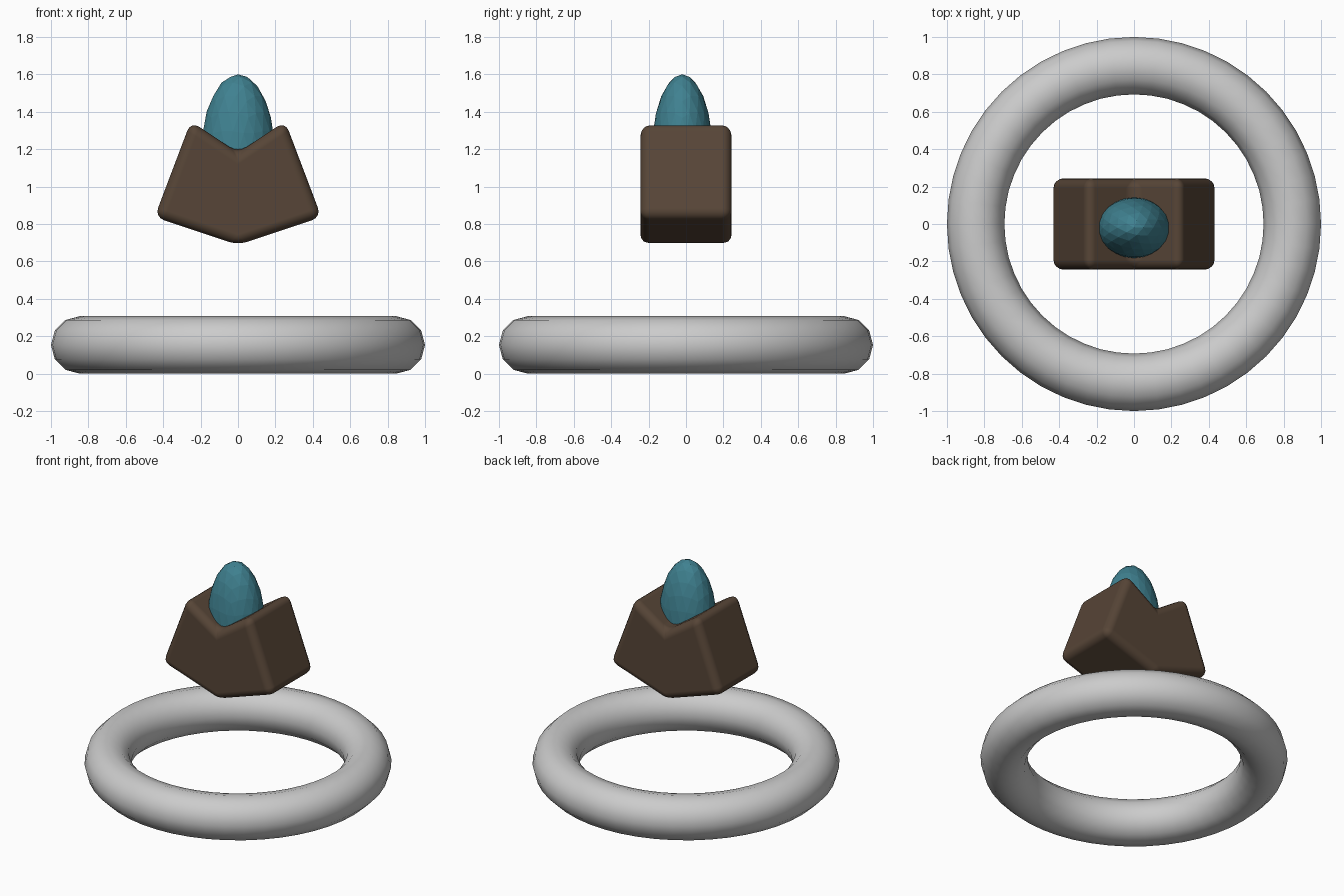
import bpy, bmesh

if "Cube" in bpy.data.objects:
    bpy.data.objects.remove(bpy.data.objects["Cube"])


def paint(obj, name, rgb):
    mat = bpy.data.materials.new(name)
    mat.diffuse_color = (*rgb, 1)
    mat.use_nodes = True
    mat.node_tree.nodes["Principled BSDF"].inputs["Base Color"].default_value = mat.diffuse_color
    obj.data.materials.append(mat)


# Ring at the base
bpy.ops.mesh.primitive_torus_add(major_segments=48, minor_segments=12,
                                 major_radius=0.8465, minor_radius=0.1535,
                                 location=(0, 0, 0.1535))
ring = bpy.context.object
ring.name = "ring"
bpy.ops.object.shade_smooth()

# Notched setting: mirrored half outline, extruded in depth and rounded
depth = 0.244
half = [(0.446, 0.837), (0.252, 1.349)]
outline = [(0, 0.688)] + half + [(0, 1.182)] + [(-x, z) for x, z in reversed(half)]
bm = bmesh.new()
face = bm.faces.new([bm.verts.new((x, -depth, z)) for x, z in outline])
moved = bmesh.ops.extrude_face_region(bm, geom=[face])["geom"]
bmesh.ops.translate(bm, vec=(0, 2 * depth, 0),
                    verts=[v for v in moved if isinstance(v, bmesh.types.BMVert)])
bmesh.ops.recalc_face_normals(bm, faces=bm.faces)
mesh = bpy.data.meshes.new("setting")
bm.to_mesh(mesh)
bm.free()
setting = bpy.data.objects.new("setting", mesh)
bpy.context.collection.objects.link(setting)
bevel = setting.modifiers.new("rounding", 'BEVEL')
bevel.width = 0.053
bevel.segments = 4
bevel.limit_method = 'ANGLE'
bevel.harden_normals = True
mesh.shade_smooth()
paint(setting, "brown", (0.095, 0.06, 0.038))

# Faceted egg-shaped stone
bpy.ops.mesh.primitive_ico_sphere_add(subdivisions=3, radius=1, location=(0, -0.02, 1.18))
stone = bpy.context.object
stone.name = "stone"
stone.scale = (0.197, 0.163, 0.42)
paint(stone, "teal", (0.05, 0.22, 0.28))
